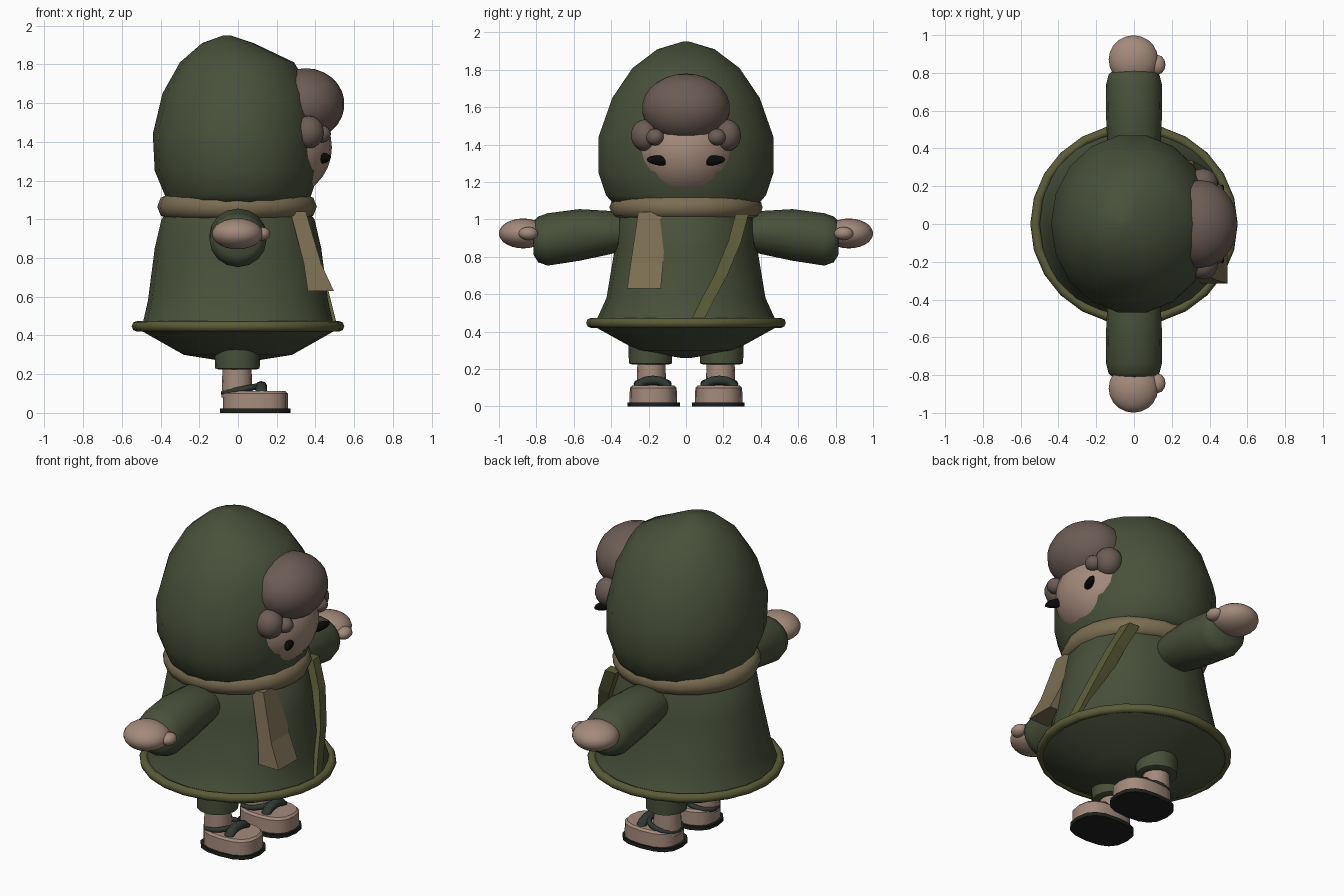
import bpy, bmesh, math
from mathutils import Vector, Matrix

if "Cube" in bpy.data.objects:
    bpy.data.objects.remove(bpy.data.objects["Cube"])


def material(name, rgb):
    m = bpy.data.materials.new(name)
    m.diffuse_color = (*rgb, 1)
    m.use_nodes = True
    m.node_tree.nodes["Principled BSDF"].inputs["Base Color"].default_value = m.diffuse_color
    return m


GREEN = material("green cloth", (0.065, 0.08, 0.042))
SCARF = material("scarf tan", (0.20, 0.155, 0.085))
TRIM = material("olive trim", (0.105, 0.105, 0.04))
SKIN = material("skin", (0.37, 0.255, 0.20))
HAIR = material("hair", (0.15, 0.108, 0.09))
DARK = material("dark strap", (0.03, 0.04, 0.033))
SOLE = material("sole", (0.012, 0.015, 0.012))
BLACK = material("black", (0.003, 0.003, 0.003))


def finish(name, bm, mat, angle=40):
    bmesh.ops.recalc_face_normals(bm, faces=bm.faces)
    me = bpy.data.meshes.new(name)
    bm.to_mesh(me)
    bm.free()
    me.materials.append(mat)
    ob = bpy.data.objects.new(name, me)
    bpy.context.collection.objects.link(ob)
    if angle:
        bpy.ops.object.select_all(action='DESELECT')
        ob.select_set(True)
        bpy.context.view_layer.objects.active = ob
        bpy.ops.object.shade_smooth_by_angle(angle=math.radians(angle))
    return ob


def loft(name, rings, mat, angle=40, closed=False):
    """Skin a list of point rings, capping the ends unless closed."""
    bm = bmesh.new()
    vs = [[bm.verts.new(p) for p in r] for r in rings]
    n = len(vs[0])
    pairs = list(zip(vs, vs[1:])) + ([(vs[-1], vs[0])] if closed else [])
    for a, b in pairs:
        for i in range(n):
            j = (i + 1) % n
            bm.faces.new((a[i], a[j], b[j], b[i]))
    if not closed:
        bm.faces.new(vs[0])
        bm.faces.new(vs[-1])
    return finish(name, bm, mat, angle)


def ring(c, a, b, axis='z', n=16, power=2.0):
    """(Super)ellipse around c, perpendicular to axis."""
    pts = []
    for i in range(n):
        t = 2 * math.pi * i / n
        u, v = [math.copysign(abs(w) ** (2 / power), w) for w in (math.cos(t), math.sin(t))]
        off = (a * u, b * v, 0) if axis == 'z' else (a * u, 0, b * v)
        pts.append(Vector(c) + Vector(off))
    return pts


def blob(name, c, r, mat, rot=None, seg=20):
    bm = bmesh.new()
    bmesh.ops.create_uvsphere(bm, u_segments=seg, v_segments=seg * 2 // 3, radius=1)
    m = Matrix.Translation(c) @ (rot or Matrix()) @ Matrix.Diagonal((*r, 1))
    bmesh.ops.transform(bm, matrix=m, verts=bm.verts)
    return finish(name, bm, mat, 80)


def hoop(name, c, ra, rb, minor_r, minor_z, mat, tilt=0, n=24):
    rot = Matrix.Rotation(tilt, 3, 'Y')
    rings = []
    for i in range(n):
        t = 2 * math.pi * i / n
        rings.append([Vector(c) + rot @ Vector((
            (ra + minor_r * math.cos(p)) * math.cos(t),
            (rb + minor_r * math.cos(p)) * math.sin(t),
            minor_z * math.sin(p))) for p in [2 * math.pi * k / 8 for k in range(8)]])
    return loft(name, rings, mat, 80, closed=True)


# Hood: z, back x, front x, half width
hood = [(1.08, -0.36, 0.36, 0.39), (1.13, -0.38, 0.38, 0.435), (1.25, -0.43, 0.42, 0.475),
        (1.44, -0.44, 0.42, 0.475), (1.65, -0.39, 0.385, 0.40), (1.81, -0.30, 0.29, 0.29),
        (1.91, -0.185, 0.08, 0.155), (1.95, -0.075, -0.04, 0.02)]
loft("hood", [ring(((b + f) / 2, 0, z), (f - b) / 2, w, w and 'z', 18) for z, b, f, w in hood], GREEN, 60)

# Face, hair and eyes
blob("face", (0.20, 0, 1.37), (0.285, 0.285, 0.27), SKIN, seg=24)
blob("hair_front", (0.35, 0, 1.595), (0.20, 0.235, 0.185), HAIR)
for s in (-1, 1):
    blob("hair_curl", (0.365, s * 0.217, 1.45), (0.08, 0.078, 0.085), HAIR, seg=14)
    blob("hair_small_curl", (0.43, s * 0.165, 1.44), (0.05, 0.05, 0.045), HAIR, seg=12)
    rot = Matrix.Rotation(-s * 0.38, 4, 'Z') @ Matrix.Rotation(s * 0.08, 4, 'X')
    blob("eye", (0.442, s * 0.138, 1.315), (0.022, 0.078, 0.027), BLACK, rot, 12)

# Scarf collar
hoop("scarf_ring", (-0.005, 0, 1.065), 0.352, 0.35, 0.06, 0.065, SCARF)

# Coat: z, half depth, half width; squarer toward the hem
coat = [(0.26, 0.03, 0.03), (0.30, 0.28, 0.26), (0.43, 0.51, 0.495), (0.47, 0.49, 0.475),
        (0.58, 0.465, 0.425), (0.85, 0.43, 0.38), (1.0, 0.395, 0.37), (1.08, 0.33, 0.33)]
loft("coat", [ring((0, 0, z), a, b, 'z', 20, 2.25 if 0.4 < z < 0.7 else 2) for z, a, b in coat], GREEN, 45)
hoop("coat_hem", (0, 0, 0.447), 0.523, 0.508, 0.026, 0.027, TRIM)

# Hanging scarf end: z, back x, front x, y range
tail = [(1.04, 0.27, 0.35, -0.255, -0.105), (0.77, 0.34, 0.43, -0.295, -0.122), (0.63, 0.36, 0.495, -0.315, -0.135)]
loft("scarf_end", [[(b, y0, z), (f, y0, z), (f, y1, z), (b, y1, z)] for z, b, f, y0, y1 in tail], SCARF, 0)

# Diagonal strap lying on the coat front
strap = [(0.30, 1.03, 0.30), (0.26, 0.88, 0.37), (0.185, 0.70, 0.43), (0.11, 0.56, 0.465), (0.06, 0.46, 0.49)]
loft("chest_strap", [[(x - 0.06, y - 0.035, z), (x + 0.02, y - 0.035, z),
                      (x + 0.012, y + 0.035, z), (x - 0.06, y + 0.035, z)] for y, z, x in strap], TRIM, 0)

for s in (-1, 1):
    # Sleeve: y, centre z, half depth, half height
    sleeve = [(0.28, 0.93, 0.11, 0.08), (0.40, 0.93, 0.14, 0.115), (0.57, 0.917, 0.148, 0.138),
              (0.74, 0.893, 0.147, 0.14), (0.79, 0.893, 0.135, 0.122), (0.815, 0.90, 0.11, 0.09)]
    loft("sleeve", [ring((0, s * y, z), a, b, 'y') for y, z, a, b in sleeve], GREEN, 60)
    # Hand and thumb
    blob("hand", (-0.003, s * 0.87, 0.925), (0.132, 0.13, 0.08), SKIN)
    blob("thumb", (0.125, s * 0.843, 0.925), (0.042, 0.052, 0.035), SKIN, seg=12)

    # Trouser leg and bare ankle
    cuff = [(0.225, 0.10), (0.23, 0.115), (0.31, 0.118), (0.42, 0.115)]
    loft("trouser_leg", [ring((-0.003, s * 0.19, z), r, r) for z, r in cuff], GREEN)
    loft("ankle", [ring((-0.005, s * 0.185, z), r, r) for z, r in ((0.08, 0.08), (0.26, 0.074))], SKIN)

    # Foot, sole and sandal straps
    loft("foot", [ring((0.09, s * 0.175, z), a, b, 'z', 16, 2.6)
                  for z, a, b in ((0.015, 0.167, 0.128), (0.10, 0.167, 0.125), (0.112, 0.155, 0.113))], SKIN)
    loft("sole", [ring((0.088, s * 0.172, z), 0.182, 0.141, 'z', 16, 2.6) for z in (0, 0.022)], SOLE)
    hoop("ankle_strap", (0.015, s * 0.178, 0.12), 0.092, 0.088, 0.014, 0.016, DARK, tilt=-0.2, n=16)
    arch = []
    for k in range(9):
        t = math.pi * k / 8
        c = Vector((0.12, s * 0.178 - 0.08 * math.cos(t), 0.10 + 0.04 * math.sin(t)))
        out = Vector((0, -math.cos(t), math.sin(t)))
        arch.append([c + Vector((0.03 * math.cos(p), 0, 0)) + out * 0.025 * math.sin(p)
                     for p in [2 * math.pi * j / 8 for j in range(8)]])
    loft("toe_strap", arch, DARK, 60)
